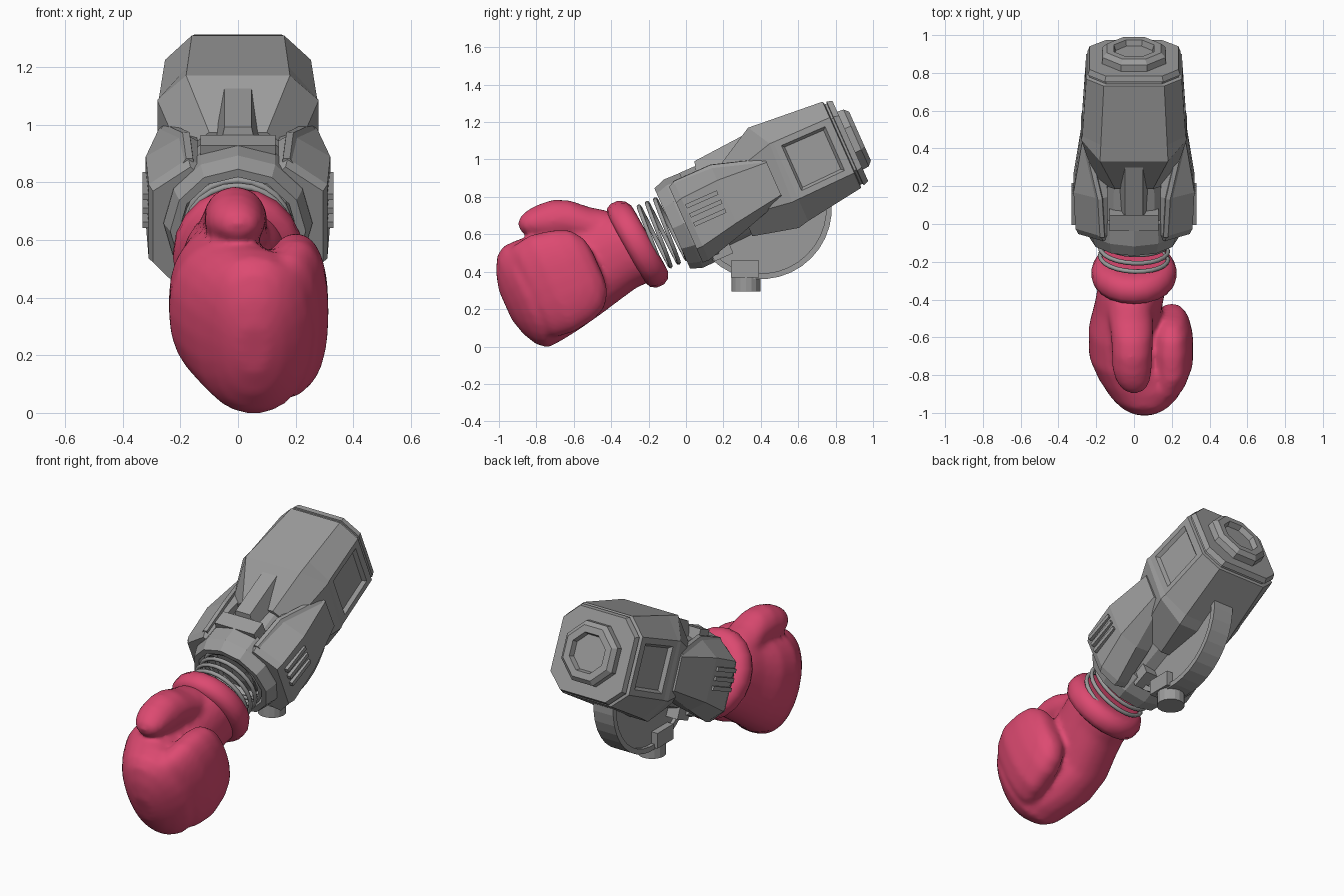
import bpy, bmesh
from math import sin, cos, pi, radians, copysign
from mathutils import Matrix, Vector

if "Cube" in bpy.data.objects:
    bpy.data.objects.remove(bpy.data.objects["Cube"])

# Parts are built along a level y axis, then tilted into place
TILT = Matrix.Translation((0, 0, 0.65)) @ Matrix.Rotation(radians(24), 4, 'X')
LEVEL = Matrix.Identity(4)


def material(name, rgb):
    m = bpy.data.materials.new(name)
    m.diffuse_color = (*rgb, 1)
    m.use_nodes = True
    m.node_tree.nodes["Principled BSDF"].inputs["Base Color"].default_value = m.diffuse_color
    return m


GREY = material("metal grey", (0.33, 0.33, 0.33))
PINK = material("glove pink", (0.72, 0.068, 0.165))


def finish(name, bm, mat, smooth=False, frame=TILT):
    bmesh.ops.recalc_face_normals(bm, faces=bm.faces[:])
    bm.transform(frame)
    me = bpy.data.meshes.new(name)
    bm.to_mesh(me)
    bm.free()
    me.materials.append(mat)
    for p in me.polygons:
        p.use_smooth = smooth
    ob = bpy.data.objects.new(name, me)
    bpy.context.collection.objects.link(ob)
    return ob


def loft_bm(rings, bm=None):
    bm = bm or bmesh.new()
    rows = [[bm.verts.new(p) for p in r] for r in rings]
    n = len(rows[0])
    for a, b in zip(rows, rows[1:]):
        for i in range(n):
            j = (i + 1) % n
            bm.faces.new((a[i], a[j], b[j], b[i]))
    bm.faces.new(rows[0])
    bm.faces.new(rows[-1])
    return bm


def loft(name, rings, mat=GREY, smooth=False, frame=TILT):
    return finish(name, loft_bm(rings), mat, smooth, frame)


def ring(u, xc, rx, vc, rv, n=12, power=2.0, turn=0.0, lean=0.0):
    # Superellipse across the y axis
    pts = []
    for i in range(n):
        a = 2 * pi * i / n + turn
        c, s = cos(a), sin(a)
        v = rv * copysign(abs(s) ** (2 / power), s)
        pts.append((xc + rx * copysign(abs(c) ** (2 / power), c), u + lean * v, vc + v))
    return pts


def box(name, x, y, z, frame=TILT):
    (x0, x1), (y0, y1), (z0, z1) = x, y, z
    return loft(name, [[(x0, y0, h), (x1, y0, h), (x1, y1, h), (x0, y1, h)]
                       for h in (z0, z1)], GREY, False, frame)


# Rear housing: eight-sided, with a groove near the back
def octagon(u, half, k=1.0, push=(0, 0, 0, 0)):
    right = [(x * k, u + d, 0.05 + (v - 0.05) * k) for (x, v), d in zip(half, push)]
    return right + [(-x, y, z) for x, y, z in reversed(right)]


NOSE = [(0.10, 0.22), (0.20, 0.14), (0.20, -0.08), (0.10, -0.20)]
WIDE = [(0.18, 0.34), (0.28, 0.215), (0.28, -0.12), (0.17, -0.26)]
BACK = [(0.16, 0.305), (0.253, 0.212), (0.253, -0.112), (0.16, -0.20)]


def mix(t):
    return [(a + (c - a) * t, b + (d - b) * t) for (a, b), (c, d) in zip(WIDE, BACK)]


bm = loft_bm([octagon(0.30, NOSE), octagon(0.515, WIDE, 1, (0, 0.07, 0.055, 0.03)),
              octagon(0.605, mix(0.22)), octagon(0.927, mix(0.98)),
              octagon(0.935, BACK), octagon(0.94, BACK, 0.93), octagon(0.952, BACK, 0.93),
              octagon(0.955, BACK, 0.97), octagon(0.985, BACK, 0.93)])
bmesh.ops.recalc_face_normals(bm, faces=bm.faces[:])
# Sunken window on each side
sides = [f for f in bm.faces if abs(f.normal.x) > 0.9
         and 0.7 < f.calc_center_median().y < 0.85]
bmesh.ops.inset_individual(bm, faces=sides, thickness=0.048)
bmesh.ops.inset_individual(bm, faces=sides, thickness=0.02, depth=-0.02)
finish("rear_housing", bm, GREY)

# Rear boss with a recessed centre
loft("rear_boss", [ring(u, 0, r, 0.055, r, 8, 2, pi / 8) for u, r in
                   ((0.97, 0.185), (1.02, 0.18), (1.043, 0.155),
                    (1.043, 0.115), (1.012, 0.105))])

# Front barrel with an open mouth
loft("front_barrel", [ring(u, 0, r, 0.012, r) for u, r in
                      ((0.40, 0.21), (0.10, 0.22), (0.10, 0.255), (-0.01, 0.258),
                       (-0.075, 0.235), (-0.075, 0.205), (0.03, 0.18))])

# Brackets above and below the barrel
box("top_bracket", (-0.13, 0.13), (0.08, 0.17), (0.18, 0.268))
box("lower_bracket", (-0.12, 0.12), (0.06, 0.17), (-0.24, -0.16))

# Top fin, narrower at its crest
loft("top_fin", [[(-w, u, 0.19), (w, u, 0.19), (0.047, u + d, top), (-0.047, u + d, top)]
                 for u, w, d, top in ((0.15, 0.07, 0.03, 0.293), (0.50, 0.09, 0.0, 0.315))])

# Shoulder plates with raised vent ribs, on both sides
SHOULDER = [
    (0.0, [(0.14, 0.20), (0.165, 0.222), (0.295, 0.13), (0.295, -0.14), (0.22, -0.22), (0.14, -0.2)]),
    (0.035, [(0.14, 0.22), (0.172, 0.24), (0.31, 0.14), (0.31, -0.14), (0.22, -0.222), (0.14, -0.2)]),
    (0.25, [(0.14, 0.21), (0.182, 0.235), (0.32, 0.15), (0.32, -0.10), (0.23, -0.165), (0.14, -0.16)]),
    (0.53, [(0.15, 0.14), (0.25, 0.152), (0.275, 0.13), (0.28, -0.06), (0.23, -0.08), (0.15, -0.08)]),
]
for side, s in (("right", 1), ("left", -1)):
    loft(side + "_shoulder", [[(s * x, u, v) for x, v in pts] for u, pts in SHOULDER])
    # Low lip along the upper inner edge
    loft(side + "_shoulder_lip", [[(s * (x + dx), u, v + dv) for dx, dv in
                                   ((-0.02, -0.03), (-0.014, 0.007), (0.01, 0.005), (0.03, -0.025))]
                                  for u, x, v in ((0.03, 0.17, 0.235), (0.25, 0.182, 0.235),
                                                  (0.51, 0.245, 0.153))])
    for i in range(3):
        v = 0.09 - 0.053 * i
        box(f"{side}_vent_{i + 1}", sorted((s * 0.30, s * 0.331)),
            (0.04, 0.225), (v - 0.012, v + 0.012))


# Round keel under the body: a wide thin rim around a narrower web
def arc(x, r):
    return [(x, 0.40 + r * cos(radians(a)), 0.74 + r * sin(radians(a)))
            for a in range(195, 376, 10)]


def keel_band(x):
    return arc(x, 0.38) + arc(x, 0.35)[::-1]


loft("keel_rim", [keel_band(-0.065), keel_band(0.065)], frame=LEVEL)
loft("keel_web", [arc(-0.045, 0.36), arc(0.045, 0.36)], frame=LEVEL)

# Clip and knob on the keel
box("keel_clip", (-0.085, 0.085), (0.24, 0.39), (0.37, 0.46), LEVEL)
loft("keel_knob", [[(0.078 * cos(2 * pi * i / 16), 0.32 + 0.078 * sin(2 * pi * i / 16), z)
                    for i in range(16)] for z in (0.295, 0.39)], frame=LEVEL)

# Coil spring
coils, steps = 5, 24
wire = []
for i in range(coils * steps + 1):
    a = 2 * pi * i / steps
    out = Vector((cos(a), 0, sin(a)))
    mid = out * 0.18 + Vector((0, -0.25 + 0.24 * i / (coils * steps), 0.012))
    wire.append([mid + 0.012 * (out * cos(b) + Vector((0, sin(b), 0)))
                 for b in (k * pi / 3 for k in range(6))])
loft("spring", wire, GREY, True)

# Glove cuff, leaning slightly forward at the top
loft("glove_cuff", [ring(u, 0, r * 0.94, 0.012, r * 1.06, 20, 2, 0, -0.09) for u, r in
                    ((-0.205, 0.15), (-0.207, 0.19), (-0.225, 0.222), (-0.26, 0.24),
                     (-0.30, 0.24), (-0.33, 0.225), (-0.345, 0.19))], PINK, True)

# Glove: wrist, palm and rounded knuckles
HAND = [(-0.28, 0, 0.18, 0.0, 0.20), (-0.38, -0.015, 0.18, 0.015, 0.215),
        (-0.47, -0.03, 0.18, 0.005, 0.225), (-0.60, -0.055, 0.185, 0.0, 0.25),
        (-0.75, -0.02, 0.22, 0.0, 0.28), (-0.86, 0.04, 0.235, 0.0, 0.295),
        (-0.94, 0.055, 0.20, -0.003, 0.297), (-0.99, 0.055, 0.155, 0.0, 0.26),
        (-1.03, 0.055, 0.105, 0.0, 0.185), (-1.057, 0.055, 0.05, 0.0, 0.09)]
# Curled finger lobe
LOBE = [(-0.515, 0.20, 0.03, 0.0, 0.09), (-0.53, 0.20, 0.065, 0.0, 0.16),
        (-0.58, 0.20, 0.095, 0.0, 0.23), (-0.66, 0.20, 0.113, 0.0, 0.265),
        (-0.78, 0.20, 0.114, 0.005, 0.285), (-0.88, 0.17, 0.11, 0.005, 0.272),
        (-0.95, 0.135, 0.09, 0.01, 0.235), (-1.0, 0.11, 0.06, 0.01, 0.17)]
# Thumb resting on top
THUMB = [(-0.35, -0.02, 0.12, 0.12, 0.12), (-0.43, -0.02, 0.12, 0.17, 0.125),
         (-0.52, -0.01, 0.112, 0.25, 0.128), (-0.60, -0.01, 0.108, 0.297, 0.118),
         (-0.69, -0.01, 0.105, 0.322, 0.10), (-0.75, -0.005, 0.092, 0.338, 0.078),
         (-0.795, 0, 0.068, 0.345, 0.055), (-0.82, 0, 0.03, 0.345, 0.025)]
bm = bmesh.new()
for part, power in ((HAND, 2.2), (LOBE, 2.3), (THUMB, 2.0)):
    loft_bm([ring(*p, 24, power) for p in part], bm)
glove = finish("glove_hand", bm, PINK, True)
# Blend the glove pieces into one soft skin
skin = glove.modifiers.new("blend", 'REMESH')
skin.mode = 'VOXEL'
skin.voxel_size = 0.016
skin.use_smooth_shade = True
soft = glove.modifiers.new("soften", 'SMOOTH')
soft.factor = 0.5
soft.iterations = 8
